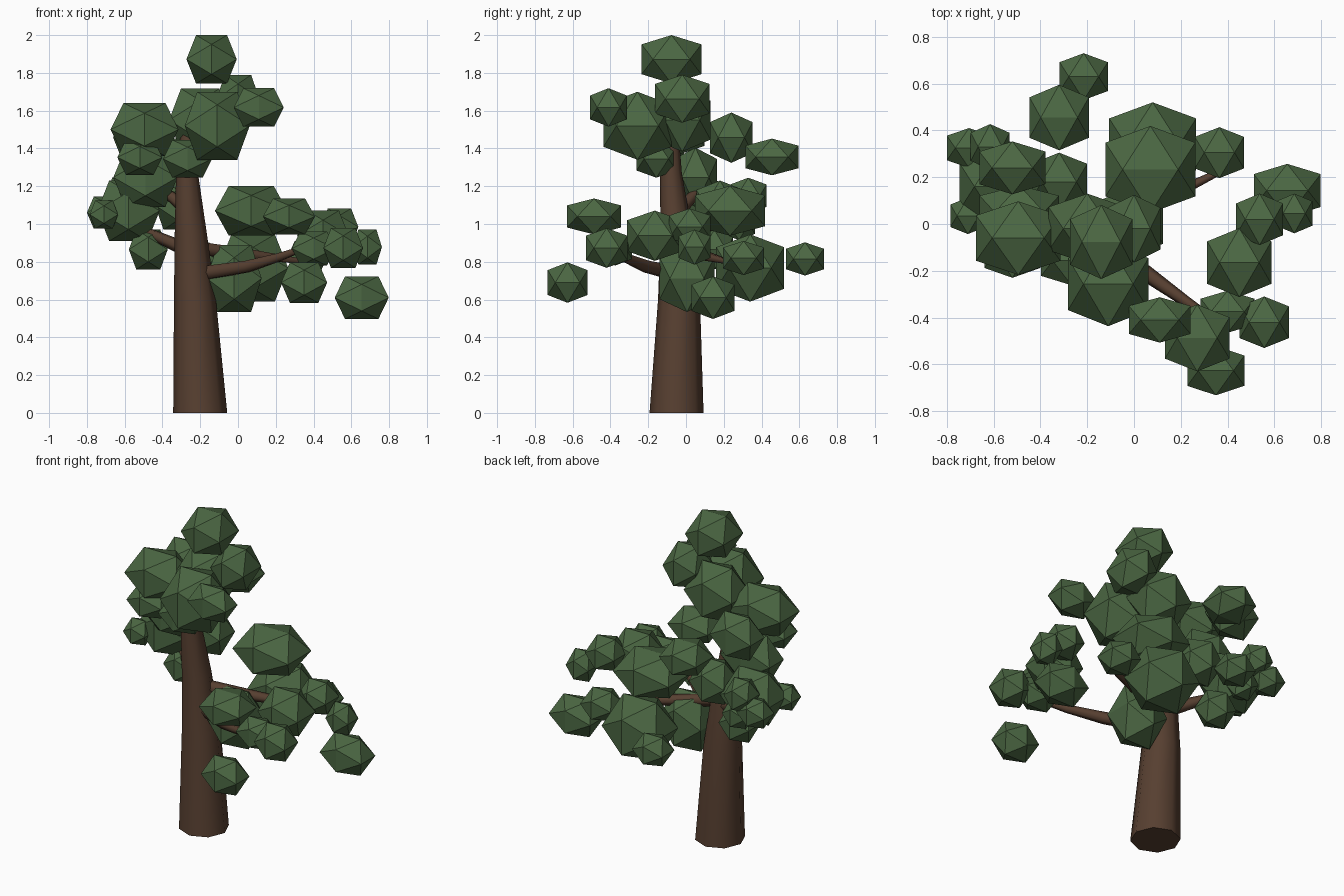
import bpy, bmesh, math
from mathutils import Vector

if "Cube" in bpy.data.objects:
    bpy.data.objects.remove(bpy.data.objects["Cube"])


def material(name, rgb):
    m = bpy.data.materials.new(name)
    m.diffuse_color = (*rgb, 1)
    m.use_nodes = True
    m.node_tree.nodes["Principled BSDF"].inputs["Base Color"].default_value = m.diffuse_color
    return m


bark = material("bark", (0.095, 0.05, 0.03))
leaf = material("leaf", (0.07, 0.135, 0.055))


def add(name, mesh, mat):
    ob = bpy.data.objects.new(name, mesh)
    bpy.context.collection.objects.link(ob)
    if not mesh.materials:
        mesh.materials.append(mat)
    return ob


def limb(name, path, sides, upright=False):
    """Tapered tube through (x, y, z, radius) points, smooth sides and flat caps."""
    bm = bmesh.new()
    pts = [Vector(p[:3]) for p in path]
    rings = []
    for i, p in enumerate(pts):
        d = (pts[min(i + 1, len(pts) - 1)] - pts[max(i - 1, 0)]).normalized()
        if upright:
            u, v = Vector((1, 0, 0)), Vector((0, 1, 0))
        else:
            u = d.cross(Vector((0, 0, 1))).normalized()
            v = u.cross(d)
        rings.append([bm.verts.new(p + path[i][3] * (u * math.cos(a) + v * math.sin(a)))
                      for a in (2 * math.pi * k / sides for k in range(sides))])
    for a, b in zip(rings, rings[1:]):
        for k in range(sides):
            n = (k + 1) % sides
            bm.faces.new((a[k], a[n], b[n], b[k])).smooth = True
    bm.faces.new(rings[0])
    bm.faces.new(rings[-1])
    bmesh.ops.recalc_face_normals(bm, faces=bm.faces)
    for e in bm.edges:
        e.smooth = all(f.smooth for f in e.link_faces)
    me = bpy.data.meshes.new(name)
    bm.to_mesh(me)
    bm.free()
    return add(name, me, bark)


# Trunk and branches
limb("trunk", [(-.20, -.05, 0, .143), (-.228, -.037, .6, .111),
               (-.25, -.05, .95, .085), (-.27, -.08, 1.27, .058),
               (-.26, -.08, 1.5, .04)], 8, True)
limb("front_branch", [(-.18, -.06, .74, .042), (.05, -.21, .775, .035),
                      (.22, -.33, .825, .024), (.37, -.43, .88, .014)], 6)
limb("back_right_branch", [(-.2, -.03, .87, .04), (.05, .07, .84, .032),
                           (.36, .22, .80, .014)], 6)
limb("left_branch", [(-.22, -.04, .84, .045), (-.42, .09, .93, .03),
                     (-.62, .26, 1.02, .014)], 6)
limb("upper_left_branch", [(-.25, -.05, 1.06, .04), (-.36, .04, 1.15, .028),
                           (-.5, .14, 1.25, .014)], 6)

# Unit leaf clump: icosahedron filling a 2 x 2 x 2 box
g = 2 / (1 + math.sqrt(5))
bm = bmesh.new()
for s in (-1, 1):
    for t in (-1, 1):
        for co in ((s * g, 0, t), (0, s, t * g), (s, t * g, 0)):
            bm.verts.new(co)
bmesh.ops.convex_hull(bm, input=bm.verts)
bmesh.ops.recalc_face_normals(bm, faces=bm.faces)
clump = bpy.data.meshes.new("leaf_clump")
bm.to_mesh(clump)
bm.free()


def clumps(name, rows):
    """Each row is centre and half size."""
    for i, (c, h) in enumerate(rows):
        ob = add(f"{name}_{i + 1}", clump, leaf)
        ob.location, ob.scale = c, h


# Crown
clumps("crown_leaves", [
    ((-.14, -.077, 1.872), (.133, .158, .128)),
    ((0, -.02, 1.663), (.113, .145, .127)),
    ((-.2, -.02, 1.55), (.165, .15, .167)),
    ((-.11, -.257, 1.52), (.172, .18, .18)),
    ((.11, -.41, 1.617), (.132, .097, .102)),
    ((-.267, -.157, 1.345), (.13, .105, .1)),
])
# Upper left
clumps("upper_left_leaves", [
    ((-.495, -.06, 1.50), (.18, .157, .14)),
    ((-.52, -.12, 1.353), (.119, .11, .093)),
    ((-.52, .24, 1.457), (.141, .113, .133)),
    ((-.49, .05, 1.247), (.17, .115, .157)),
    ((-.32, .455, 1.355), (.127, .14, .097)),
])
# Left
clumps("left_leaves", [
    ((-.58, .16, 1.07), (.165, .16, .16)),
    ((-.705, .325, 1.06), (.095, .085, .085)),
    ((-.615, .33, 1.15), (.083, .097, .095)),
    ((-.71, .035, 1.05), (.075, .078, .075)),
    ((-.56, .28, 1.0), (.08, .085, .085)),
    ((-.475, .15, .865), (.103, .1, .105)),
    ((-.32, .18, 1.1), (.12, .125, .13)),
])
# Back
clumps("back_leaves", [
    ((.07, .233, 1.07), (.192, .186, .132)),
    ((.08, .34, .767), (.186, .18, .178)),
    ((-.215, .63, .815), (.103, .1, .088)),
    ((.365, .305, .82), (.105, .109, .09)),
    ((-.02, .005, .712), (.145, .145, .178)),
])
# Right
clumps("right_leaves", [
    ((.45, -.165, .938), (.137, .147, .133)),
    ((.537, .02, .985), (.1, .11, .097)),
    ((.685, .045, .878), (.077, .085, .093)),
    ((.655, .143, .61), (.143, .114, .113)),
])
# Front
clumps("front_leaves", [
    ((.27, -.487, 1.04), (.138, .143, .095)),
    ((.35, -.627, .69), (.122, .105, .107)),
    ((.557, -.42, .873), (.105, .11, .105)),
    ((.40, -.375, .87), (.115, .09, .09)),
])
